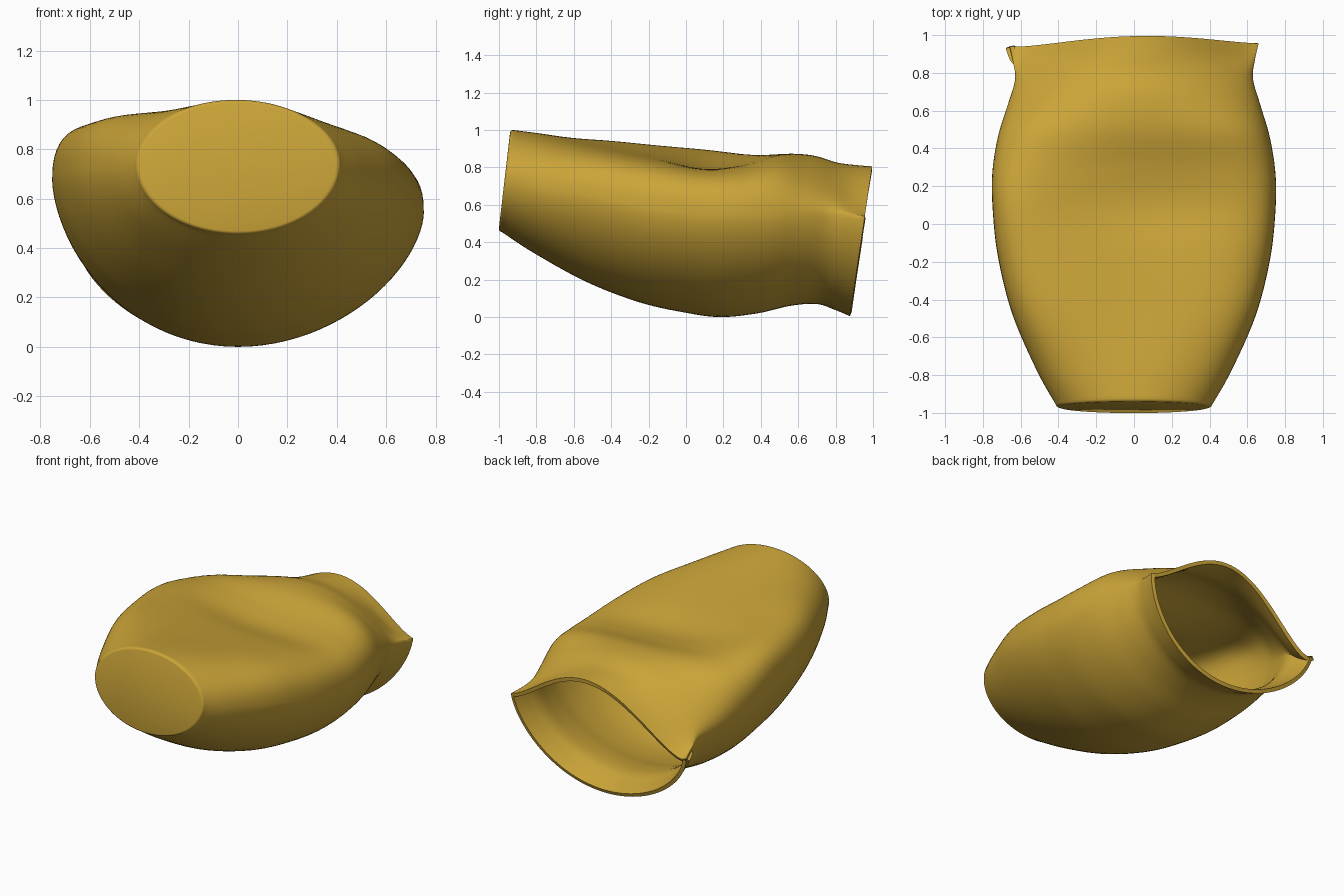
import bpy, bmesh, math

if "Cube" in bpy.data.objects:
    bpy.data.objects.remove(bpy.data.objects["Cube"])

# Cross-section stations along the squashed vase, from foot to mouth:
# y, half width, bottom z, left side z, right side z, top z (left, centre, right), lower / upper roundness
STATIONS = [
    (-.98, .415, .455, .74, .74, .95, 1.0, .945, 1.0, 1.0),
    (-.80, .515, .345, .72, .69, .95, .975, .925, 1.1, .9),
    (-.50, .645, .19, .71, .64, .945, .92, .885, 1.2, .8),
    (-.20, .72, .08, .70, .58, .915, .865, .835, 1.2, .75),
    (.05, .748, .025, .69, .55, .885, .81, .79, 1.2, .75),
    (.25, .75, .0, .66, .54, .87, .825, .80, 1.2, .8),
    (.45, .72, .02, .60, .54, .855, .87, .835, 1.15, .9),
    (.62, .67, .06, .54, .55, .79, .865, .80, 1.1, 1.0),
    (.76, .63, .07, .51, .55, .71, .825, .75, 1.1, 1.0),
    (.86, .64, .04, .47, .55, .63, .81, .71, 1.15, 1.05),
    (.95, .66, .005, .44, .54, .57, .80, .69, 1.2, 1.2),
]
STEPS, SIDES = 6, 96


def catmull(a, b, c, d, t):
    return .5 * (2*b + (c - a)*t + (2*a - 5*b + 4*c - d)*t*t + (3*b - a - 3*c + d)*t**3)


def section(s):
    """Ring of points: bowl-shaped lower half, dented upper half."""
    y, w, zb, zl, zr, tl, tc, tr, e, p = s
    k = .11 + .04 * (y + 1) / 2          # every section leans back slightly
    mid, f = (zl + zr) / 2, .8 ** p
    side = lambda u: mid + (zr - zl) / 2 * u
    hl = side(-.6) + (tl - side(-.6)) / f
    hr = side(.6) + (tr - side(.6)) / f
    a, b = ((hl + hr) / 2 - tc) / .36, (hr - hl) / 1.2
    ring = []
    for i in range(SIDES):
        t = 2 * math.pi * i / SIDES
        u, v = math.cos(t), math.sin(t)
        if v >= 0:
            z = side(u) + (tc + b*u + a*u*u - side(u)) * max(v, 0) ** p
        else:
            z = side(u) - (side(u) - zb) * (-v) ** e
        ring.append((w * u, y + k * (z - .5), z))
    return ring


# Rounded foot edge: shrunken copies of the first section
bm = bmesh.new()
rings = []
n = len(STATIONS)
first = section(STATIONS[0])
for scale, dy in ((.95, -.016), (.975, -.0135), (.992, -.008)):
    rings.append([bm.verts.new((x * scale, y + dy, .73 + (z - .73) * scale)) for x, y, z in first])

# Loft the skin through smoothly interpolated sections
for i in range(n - 1):
    q = [STATIONS[min(max(j, 0), n - 1)] for j in range(i - 1, i + 3)]
    for j in range(STEPS + (i == n - 2)):
        s = [catmull(*c, j / STEPS) for c in zip(*q)]
        rings.append([bm.verts.new(v) for v in section(s)])
for r0, r1 in zip(rings, rings[1:]):
    for i in range(SIDES):
        j = (i + 1) % SIDES
        bm.faces.new((r0[i], r0[j], r1[j], r1[i]))
foot = bm.faces.new(rings[0])            # closed foot
bmesh.ops.recalc_face_normals(bm, faces=bm.faces)
foot.normal_update()
if foot.normal.y > 0:
    bmesh.ops.reverse_faces(bm, faces=bm.faces)
me = bpy.data.meshes.new("squashed_vase")
bm.to_mesh(me)
bm.free()
vase = bpy.data.objects.new("squashed_vase", me)
bpy.context.collection.objects.link(vase)
bpy.context.view_layer.objects.active = vase
vase.select_set(True)

# Thin wall, open at the mouth
wall = vase.modifiers.new("wall", 'SOLIDIFY')
wall.thickness, wall.offset = .025, -1
bpy.ops.object.modifier_apply(modifier="wall")
bpy.ops.object.shade_smooth_by_angle(angle=math.radians(50))

mat = bpy.data.materials.new("ochre_glaze")
mat.diffuse_color = (.60, .375, .04, 1)
mat.use_nodes = True
mat.node_tree.nodes["Principled BSDF"].inputs["Base Color"].default_value = mat.diffuse_color
me.materials.append(mat)
